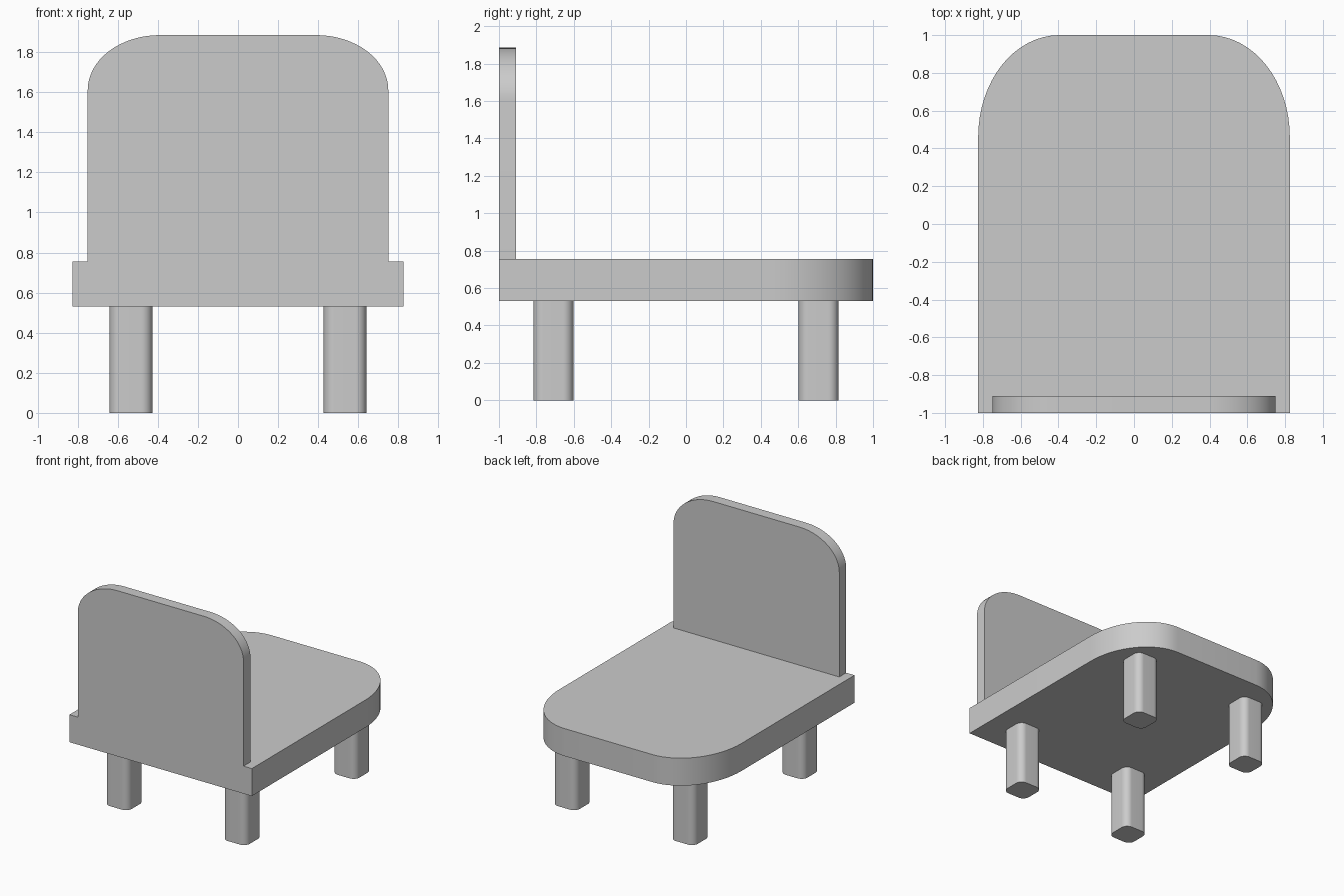
import bpy
import bmesh
import math
from mathutils import Matrix

cube = bpy.data.objects.get("Cube")
if cube:
    bpy.data.objects.remove(cube, do_unlink=True)

grey = bpy.data.materials.new("light_grey")
grey.use_nodes = True
GREY = (0.6, 0.6, 0.6, 1)
grey.diffuse_color = GREY
grey.node_tree.nodes["Principled BSDF"].inputs["Base Color"].default_value = GREY


def corner(cx, cy, rx, ry, start, steps=16):
    """Quarter ellipse around (cx, cy), starting at the given angle in degrees."""
    angles = [math.radians(start + 90 * i / steps) for i in range(steps + 1)]
    return [(cx + rx * math.cos(a), cy + ry * math.sin(a)) for a in angles]


def outline(w, y0, y1, rx, ry, round_bottom=False):
    """Panel outline of half width w, rounded at the far end or at both ends."""
    pts = corner(w - rx, y1 - ry, rx, ry, 0) + corner(rx - w, y1 - ry, rx, ry, 90)
    if round_bottom:
        pts += corner(rx - w, y0 + ry, rx, ry, 180) + corner(w - rx, y0 + ry, rx, ry, 270)
    else:
        pts += [(-w, y0), (w, y0)]
    return pts


def slab(name, pts, z0, z1, matrix=Matrix()):
    """Extrude an outline from z0 to z1, then place it."""
    bm = bmesh.new()
    base = bm.faces.new([bm.verts.new((x, y, z0)) for x, y in pts])
    top = bmesh.ops.extrude_face_region(bm, geom=[base])["geom"]
    bmesh.ops.translate(bm, vec=(0, 0, z1 - z0),
                        verts=[g for g in top if isinstance(g, bmesh.types.BMVert)])
    bmesh.ops.transform(bm, matrix=matrix, verts=bm.verts)
    bmesh.ops.recalc_face_normals(bm, faces=bm.faces)
    mesh = bpy.data.meshes.new(name)
    bm.to_mesh(mesh)
    bm.free()
    mesh.materials.append(grey)
    obj = bpy.data.objects.new(name, mesh)
    bpy.context.collection.objects.link(obj)
    bpy.ops.object.select_all(action="DESELECT")
    obj.select_set(True)
    bpy.context.view_layer.objects.active = obj
    bpy.ops.object.shade_smooth_by_angle(angle=math.radians(30))
    return obj


SEAT_BOTTOM, SEAT_TOP = 0.53, 0.755

# Seat with two wide rounded corners
slab("seat", outline(0.825, -1, 1, 0.43, 0.54), SEAT_BOTTOM, SEAT_TOP)

# Upright backrest, flush with the straight end of the seat
slab("backrest", outline(0.75, SEAT_TOP, 1.885, 0.36, 0.275), 0.91, 1.0,
     Matrix.Rotation(math.pi / 2, 4, "X"))

# Four square legs with rounded edges
leg = outline(0.107, -0.107, 0.107, 0.055, 0.055, round_bottom=True)
for side, x in (("left", 0.534), ("right", -0.534)):
    for end, y in (("front", -0.709), ("back", 0.709)):
        slab(f"{end}_{side}_leg", leg, 0, SEAT_BOTTOM, Matrix.Translation((x, y, 0)))
